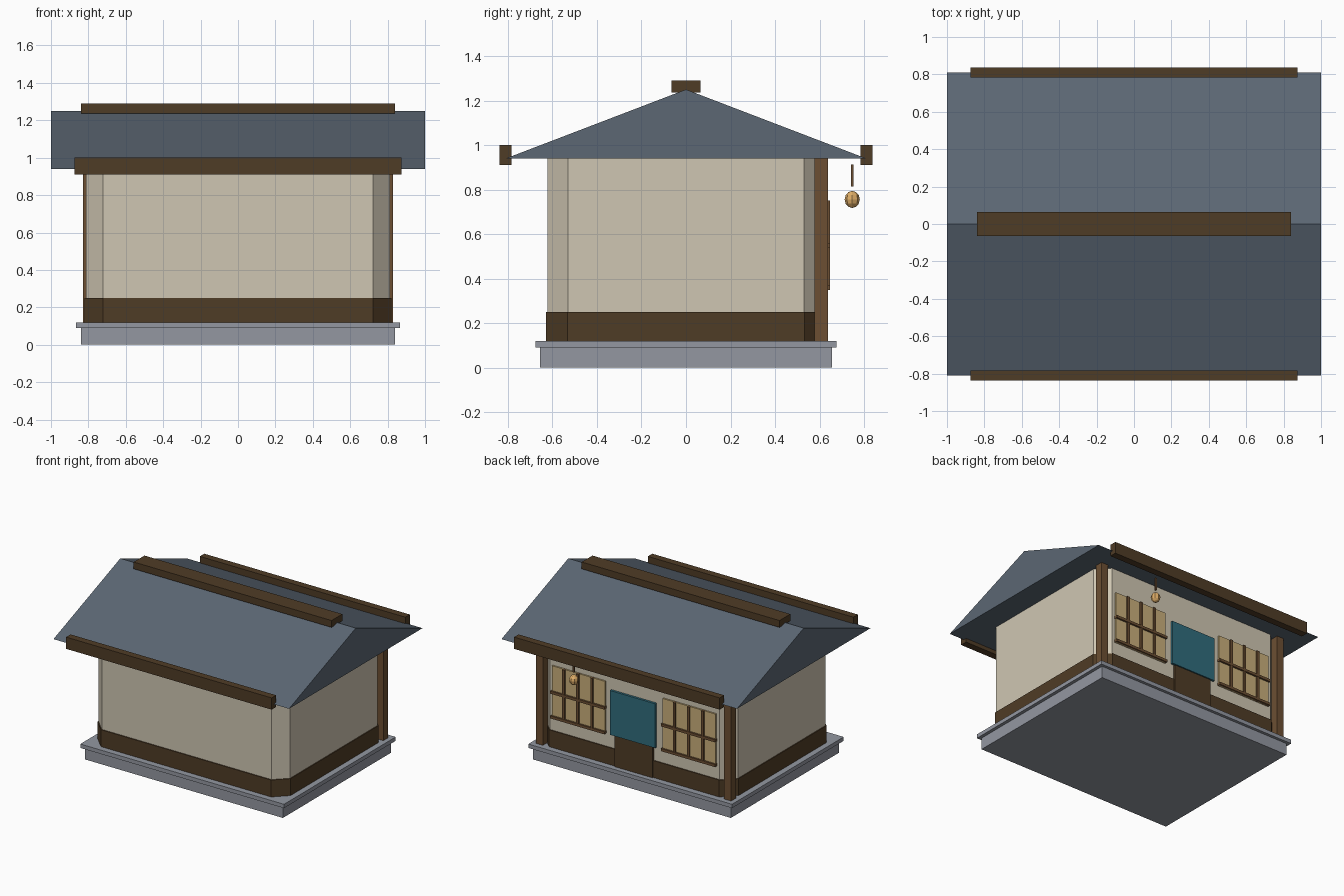
import bpy, bmesh

if "Cube" in bpy.data.objects:
    bpy.data.objects.remove(bpy.data.objects["Cube"])

def material(name, rgb):
    # display colour 0-255 to linear
    m = bpy.data.materials.new(name)
    m.diffuse_color = [(c / 255) ** 2.2 for c in rgb] + [1]
    m.use_nodes = True
    m.node_tree.nodes["Principled BSDF"].inputs["Base Color"].default_value = m.diffuse_color
    return m

STONE = material("stone", (146, 150, 160))
PLASTER = material("plaster", (206, 197, 177))
DARK = material("dark_wood", (80, 62, 42))
POST = material("post_wood", (108, 80, 54))
TILE = material("roof_tile", (92, 103, 115))
PAPER = material("window_paper", (200, 174, 122))
CLOTH = material("teal_cloth", (52, 108, 124))
GLOW = material("lantern_paper", (222, 172, 104))

def finish(bm, name, mat):
    bmesh.ops.recalc_face_normals(bm, faces=bm.faces)
    mesh = bpy.data.meshes.new(name)
    bm.to_mesh(mesh)
    bm.free()
    mesh.materials.append(mat)
    ob = bpy.data.objects.new(name, mesh)
    bpy.context.collection.objects.link(ob)
    return ob

def extrude(name, points, offset, mat):
    # flat outline pushed along an offset vector
    bm = bmesh.new()
    face = bm.faces.new([bm.verts.new(p) for p in points])
    res = bmesh.ops.extrude_face_region(bm, geom=[face])
    top = [v for v in res["geom"] if isinstance(v, bmesh.types.BMVert)]
    bmesh.ops.translate(bm, verts=top, vec=offset)
    return finish(bm, name, mat)

def box(name, x, y, z, mat):
    # x, y, z are (min, max) ranges
    pts = [(x[0], y[0], z[0]), (x[1], y[0], z[0]), (x[1], y[1], z[0]), (x[0], y[1], z[0])]
    return extrude(name, pts, (0, 0, z[1] - z[0]), mat)

def chamfered(name, hx, hy, c, z, mat):
    # rectangular block with cut corners
    pts = [(hx, c - hy), (hx, hy - c), (hx - c, hy), (c - hx, hy),
           (-hx, hy - c), (-hx, c - hy), (c - hx, -hy), (hx - c, -hy)]
    return extrude(name, [(px, py, z[0]) for px, py in pts], (0, 0, z[1] - z[0]), mat)

# Stone base with a wider lip
box("base", (-.84, .84), (-.655, .655), (0, .09), STONE)
box("base_lip", (-.865, .865), (-.677, .677), (.09, .12), STONE)

# Walls and skirting
chamfered("skirting", .82, .63, .097, (.12, .25), DARK)
chamfered("walls", .813, .622, .092, (.25, .942), PLASTER)

# Gable roof
extrude("roof", [(-1, -.81, .94), (-1, .81, .94), (-1, 0, 1.25)], (2, 0, 0), TILE)
box("ridge_beam", (-.84, .84), (-.065, .065), (1.237, 1.29), DARK)

for s, side in ((-1, "front"), (1, "back")):
    y = s * .811
    box(side + "_eave_beam", (-.873, .873), (y - .027, y + .027), (.91, 1.0), DARK)

# Shop side at the back: posts and lattice windows
for s, side in ((-1, "left"), (1, "right")):
    px, wx = s * .8, s * .47
    box(side + "_post", (px - .03, px + .03), (.577, .637), (.12, .945), POST)
    box(side + "_window", (wx - .225, wx + .225), (.61, .634), (.35, .75), PAPER)
    for i in (-1, 0, 1):
        bx = wx + i * .12
        box(side + "_window_upright", (bx - .01, bx + .01), (.62, .646), (.35, .75), POST)
    for bz in (.36, .55):
        box(side + "_window_rail", (wx - .23, wx + .23), (.62, .648), (bz - .01, bz + .01), POST)

# Door and hanging cloth
box("door", (-.162, .162), (.6, .638), (.12, .66), DARK)
box("door_cloth", (-.192, .192), (.63, .648), (.36, .70), CLOTH)

# Lantern on a cord
LX, LY = .43, .747
box("lantern_cord", (LX - .006, LX + .006), (LY - .006, LY + .006), (.815, .912), POST)
bm = bmesh.new()
bmesh.ops.create_uvsphere(bm, u_segments=8, v_segments=6, radius=.034)
bmesh.ops.scale(bm, vec=(1, 1, 1.13), verts=bm.verts)
bmesh.ops.translate(bm, vec=(LX, LY, .756), verts=bm.verts)
finish(bm, "lantern", GLOW)
